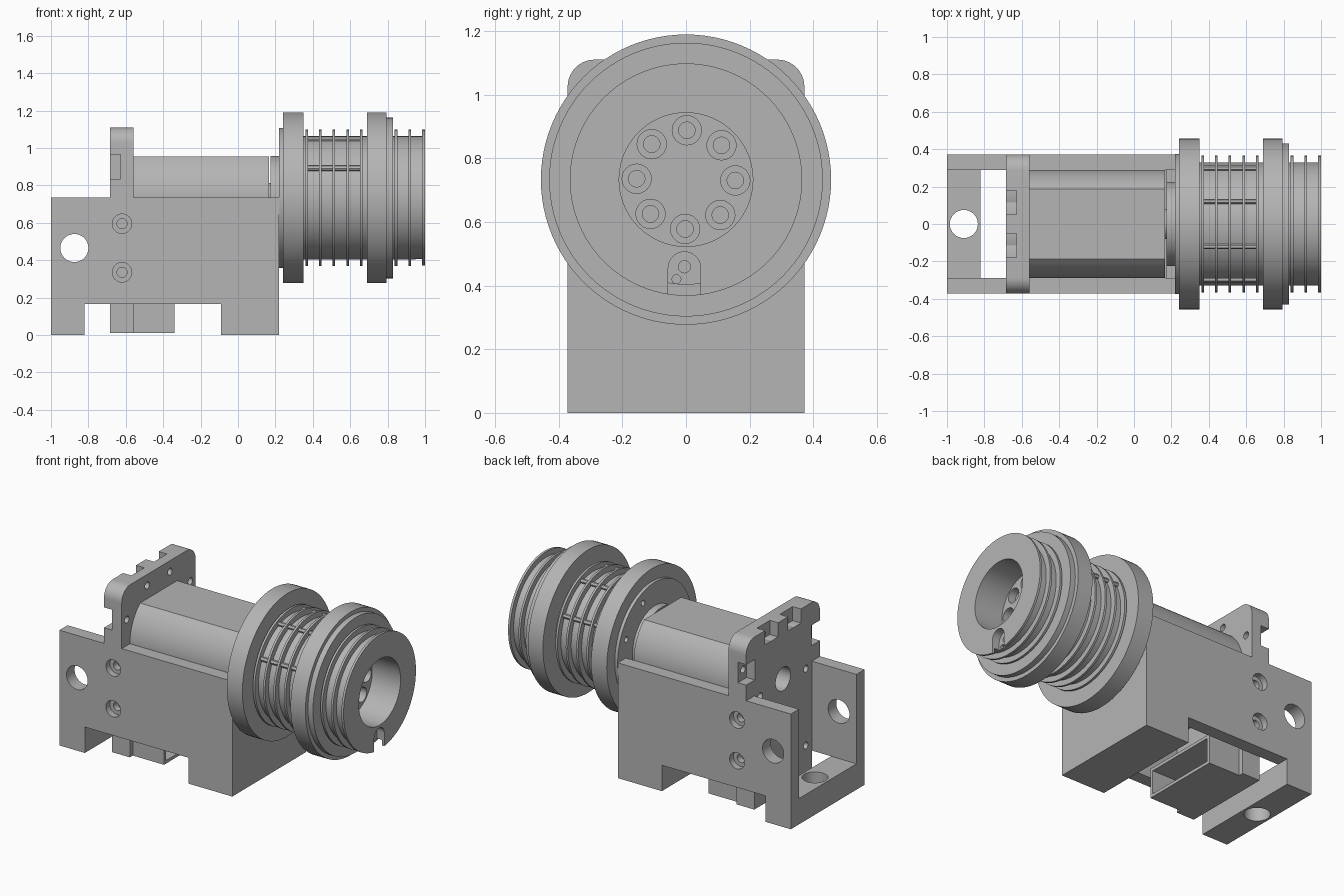
import bpy
import bmesh
from math import sin, cos, pi, radians, asin
from mathutils import Matrix

cube = bpy.data.objects.get("Cube")
if cube:
    bpy.data.objects.remove(cube, do_unlink=True)

grey = bpy.data.materials.new("machined grey")
grey.use_nodes = True
GREY = (0.46, 0.46, 0.46, 1)
grey.diffuse_color = GREY
grey.node_tree.nodes["Principled BSDF"].inputs["Base Color"].default_value = GREY

AXIS_Z = 0.733   # height of the rotor axis


def make(name, bm):
    bmesh.ops.recalc_face_normals(bm, faces=bm.faces)
    mesh = bpy.data.meshes.new(name)
    bm.to_mesh(mesh)
    bm.free()
    mesh.materials.append(grey)
    obj = bpy.data.objects.new(name, mesh)
    bpy.context.collection.objects.link(obj)
    return obj


def prism(name, points, axis, lo, hi):
    """Extrude a 2D outline along x (points are y,z) or y (points are x,z)."""
    bm = bmesh.new()
    place = (lambda a, b: (lo, a, b)) if axis == "x" else (lambda a, b: (a, lo, b))
    face = bm.faces.new([bm.verts.new(place(a, b)) for a, b in points])
    top = bmesh.ops.extrude_face_region(bm, geom=[face])["geom"]
    move = (hi - lo, 0, 0) if axis == "x" else (0, hi - lo, 0)
    bmesh.ops.translate(bm, vec=move, verts=[v for v in top if isinstance(v, bmesh.types.BMVert)])
    return make(name, bm)


def box(name, x0, x1, y0, y1, z0, z1):
    return prism(name, [(y0, z0), (y1, z0), (y1, z1), (y0, z1)], "x", x0, x1)


def rod(name, axis, center, radius, length, sides=32):
    bm = bmesh.new()
    bmesh.ops.create_cone(bm, cap_ends=True, segments=sides, radius1=radius,
                          radius2=radius, depth=length)
    turn = {"x": Matrix.Rotation(pi / 2, 4, "Y"), "y": Matrix.Rotation(pi / 2, 4, "X"),
            "z": Matrix.Identity(4)}[axis]
    bmesh.ops.transform(bm, matrix=Matrix.Translation(center) @ turn, verts=bm.verts)
    return make(name, bm)


def lathe(name, profile, sides=96):
    """Revolve (x, radius) points about the rotor axis."""
    bm = bmesh.new()
    rings = [[bm.verts.new((x, r * cos(2 * pi * i / sides), AXIS_Z + r * sin(2 * pi * i / sides)))
              for i in range(sides)] for x, r in profile]
    for a, b in zip(rings, rings[1:]):
        for i in range(sides):
            j = (i + 1) % sides
            bm.faces.new((a[i], a[j], b[j], b[i]))
    bmesh.ops.remove_doubles(bm, verts=bm.verts, dist=1e-5)
    return make(name, bm)


def cut(obj, cutter):
    mod = obj.modifiers.new("cut", "BOOLEAN")
    mod.operation = "DIFFERENCE"
    mod.solver = "EXACT"
    mod.object = cutter
    bpy.context.view_layer.objects.active = obj
    bpy.ops.object.modifier_apply(modifier=mod.name)
    bpy.data.objects.remove(cutter, do_unlink=True)


def arc(cy, cz, r, start, end, steps):
    return [(cy + r * cos(start + (end - start) * i / steps),
             cz + r * sin(start + (end - start) * i / steps)) for i in range(steps + 1)]


# Housing frame: notched side walls, end bars and end wall
frame = prism("housing_frame", [(-1, 0), (-0.82, 0), (-0.82, 0.165), (-0.09, 0.165), (-0.09, 0),
                                (0.22, 0), (0.22, 0.735), (-1, 0.735)], "y", -0.372, 0.372)
cut(frame, box("cutter", -1.2, 0.175, -0.29, 0.29, 0.165, 1))
cut(frame, box("cutter", 0.1, 0.4, -0.29, 0.29, 0.45, 1))
cut(frame, rod("cutter", "y", (-0.875, 0, 0.465), 0.075, 1, 48))
cut(frame, rod("cutter", "z", (-0.91, 0, 0.1), 0.075, 0.5, 48))
for z in (0.335, 0.595):
    cut(frame, rod("cutter", "y", (-0.62, 0, z), 0.027, 1))
    for side in (-1, 1):
        cut(frame, rod("cutter", "y", (-0.62, side * 0.372, z), 0.052, 0.08))

# Motor mounting plate with rounded shoulders
right_half = [(0.29, 0.01), (0.29, 0.735), (0.372, 0.735)] + arc(0.287, 1.025, 0.085, 0, pi / 2, 10)
plate = prism("mounting_plate", right_half + [(-y, z) for y, z in reversed(right_half)],
              "x", -0.685, -0.56)
cut(plate, rod("cutter", "x", (-0.62, 0, AXIS_Z), 0.075, 0.5, 48))
for side in (-1, 1):
    y0, y1 = sorted((side * 0.05, side * 0.18))
    cut(plate, box("cutter", -0.8, -0.627, y0, y1, 1.02, 1.2))
    y0, y1 = sorted((side * 0.285, side * 0.5))
    cut(plate, box("cutter", -0.8, -0.627, y0, y1, 0.835, 0.965))
    for y, z in ((0.115, 1.04), (0.32, 0.9), (0.23, 0.71), (0.23, 0.22)):
        cut(plate, rod("cutter", "x", (-0.62, side * y, z), 0.022, 0.5, 20))

# Motor can: round flanks with flat top and bottom
flat = asin(0.222 / 0.29)
motor = prism("motor_can", arc(0, AXIS_Z, 0.29, -flat, flat, 20)
              + arc(0, AXIS_Z, 0.29, pi - flat, pi + flat, 20), "x", -0.56, 0.165)
boss = rod("motor_boss", "x", (0.18, 0, AXIS_Z), 0.08, 0.06)
collar = rod("shaft_collar", "x", (0.2, 0, AXIS_Z), 0.225, 0.05, 64)

# Open socket under the motor
socket = box("connector_socket", -0.56, -0.34, -0.26, 0.26, 0.01, 0.2)
cut(socket, box("cutter", -0.54, -0.2, -0.24, 0.24, 0.03, 0.18))

# Rotor: flanges, finned drum, finned nose and end bore
DRUM, FIN = 0.33, 0.365


def fins(starts, width=0.014):
    pts = []
    for x in starts:
        pts += [(x, DRUM), (x, FIN), (x + width, FIN), (x + width, DRUM)]
    return pts


profile = [(0.22, 0), (0.22, 0.375), (0.24, 0.375), (0.24, 0.456), (0.35, 0.456), (0.35, DRUM)]
profile += fins([0.361, 0.433, 0.505, 0.579, 0.651])
profile += [(0.69, DRUM), (0.69, 0.456), (0.795, 0.456), (0.795, 0.43), (0.83, 0.43), (0.83, DRUM)]
profile += fins([0.838, 0.912])
profile += [(0.985, DRUM), (0.985, FIN), (1, FIN), (1, 0.21), (0.8, 0.21), (0.8, 0)]
rotor = lathe("rotor", profile)

# Ring of counterbored holes in the bore floor, and small holes in the rear flange
for i in range(8):
    a = radians(45 * i - 1)
    y, z = 0.155 * cos(a), AXIS_Z + 0.155 * sin(a)
    cut(rotor, rod("cutter", "x", (0.8, y, z), 0.046, 0.1, 24))
    cut(rotor, rod("cutter", "x", (0.75, y, z), 0.026, 0.2, 20))
    a += radians(23.5)
    cut(rotor, rod("cutter", "x", (0.22, 0.31 * cos(a), AXIS_Z + 0.31 * sin(a)), 0.018, 0.1, 16))

# Key slot in the nose rim
cut(rotor, prism("cutter", arc(-0.005, 0.455, 0.051, 0, pi, 16) + [(-0.056, 0.3), (0.046, 0.3)],
                 "x", 0.95, 1.1))
for y, z, r in ((-0.005, 0.459, 0.019), (-0.03, 0.42, 0.014)):
    cut(rotor, rod("cutter", "x", (0.95, y, z), r, 0.06, 16))

# Tie bars between the drum fins
for i, deg in enumerate((28, 69, 111, 152)):
    a = radians(deg)
    rod("tie_bar_%d" % (i + 1), "x", (0.513, 0.337 * cos(a), AXIS_Z + 0.337 * sin(a)), 0.014, 0.29, 12)

# Smooth round surfaces, crisp edges
bpy.ops.object.select_all(action="DESELECT")
for obj in bpy.context.collection.objects:
    if obj.type == "MESH" and obj.data.materials and obj.data.materials[0] == grey:
        obj.select_set(True)
        bpy.context.view_layer.objects.active = obj
bpy.ops.object.shade_smooth_by_angle(angle=radians(30))
